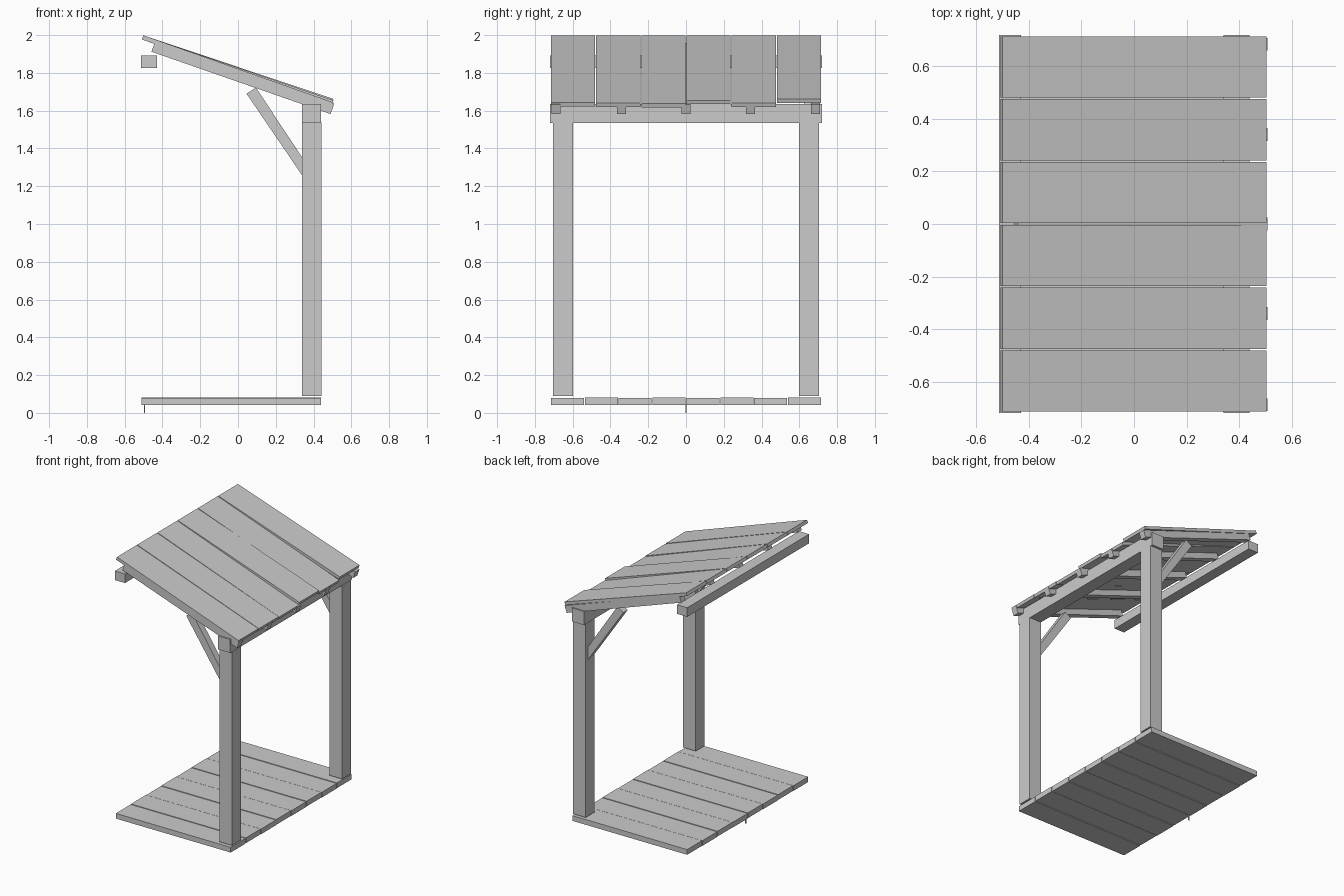
import bpy, bmesh

if "Cube" in bpy.data.objects:
    bpy.data.objects.remove(bpy.data.objects["Cube"])


def prism(name, profile, y0, y1):
    """Extrude an x-z outline along y from y0 to y1."""
    bm = bmesh.new()
    face = bm.faces.new([bm.verts.new((x, y0, z)) for x, z in profile])
    ext = bmesh.ops.extrude_face_region(bm, geom=[face])
    verts = [v for v in ext["geom"] if isinstance(v, bmesh.types.BMVert)]
    bmesh.ops.translate(bm, verts=verts, vec=(0, y1 - y0, 0))
    bmesh.ops.recalc_face_normals(bm, faces=bm.faces)
    mesh = bpy.data.meshes.new(name)
    bm.to_mesh(mesh)
    bm.free()
    ob = bpy.data.objects.new(name, mesh)
    bpy.context.collection.objects.link(ob)
    return ob


def box(name, x0, x1, y0, y1, z0, z1):
    return prism(name, [(x0, z0), (x1, z0), (x1, z1), (x0, z1)], y0, y1)


# Floor planks
pitch = 1.435 / 8
for i in range(8):
    y = -0.7175 + i * pitch
    dz = 0.002 * (i % 2)
    box(f"floor_plank_{i + 1}", -0.51, 0.44, y + 0.0025, y + pitch - 0.0025, 0.041 + dz, 0.08 + dz)

# Nail poking out below the floor
box("floor_nail", -0.498, -0.492, -0.003, 0.003, 0.0, 0.045)

# Posts and diagonal braces on both sides
brace = [(0.045, 1.69), (0.095, 1.722), (0.34, 1.352), (0.34, 1.257)]
for side, y in (("left", -0.65), ("right", 0.65)):
    box(f"post_{side}", 0.338, 0.442, y - 0.053, y + 0.053, 0.09, 1.537)
    prism(f"brace_{side}", brace, y - 0.025, y + 0.025)

# Beam over the posts and wall beam at the high side
box("post_beam", 0.34, 0.44, -0.72, 0.72, 1.535, 1.636)
box("wall_beam", -0.514, -0.43, -0.72, 0.72, 1.825, 1.893)

# Rafters
rafter = [(-0.458, 1.912), (0.49, 1.582), (0.508, 1.632), (-0.442, 1.957)]
for i, y in enumerate((-0.688, -0.341, 0, 0.341, 0.685)):
    prism(f"rafter_{i + 1}", rafter, y - 0.024, y + 0.024)

# Roof boards, each sagging slightly differently at the low end
pitch = 1.435 / 6
for i, sag in enumerate((-0.004, -0.006, -0.01, 0.008, -0.006, 0.015)):
    y = -0.7175 + i * pitch
    low = 1.647 + sag
    outline = [(-0.501, 1.999), (-0.509, 1.977), (0.498, low - 0.021), (0.505, low)]
    prism(f"roof_board_{i + 1}", outline, y + 0.003, y + pitch - 0.003)
